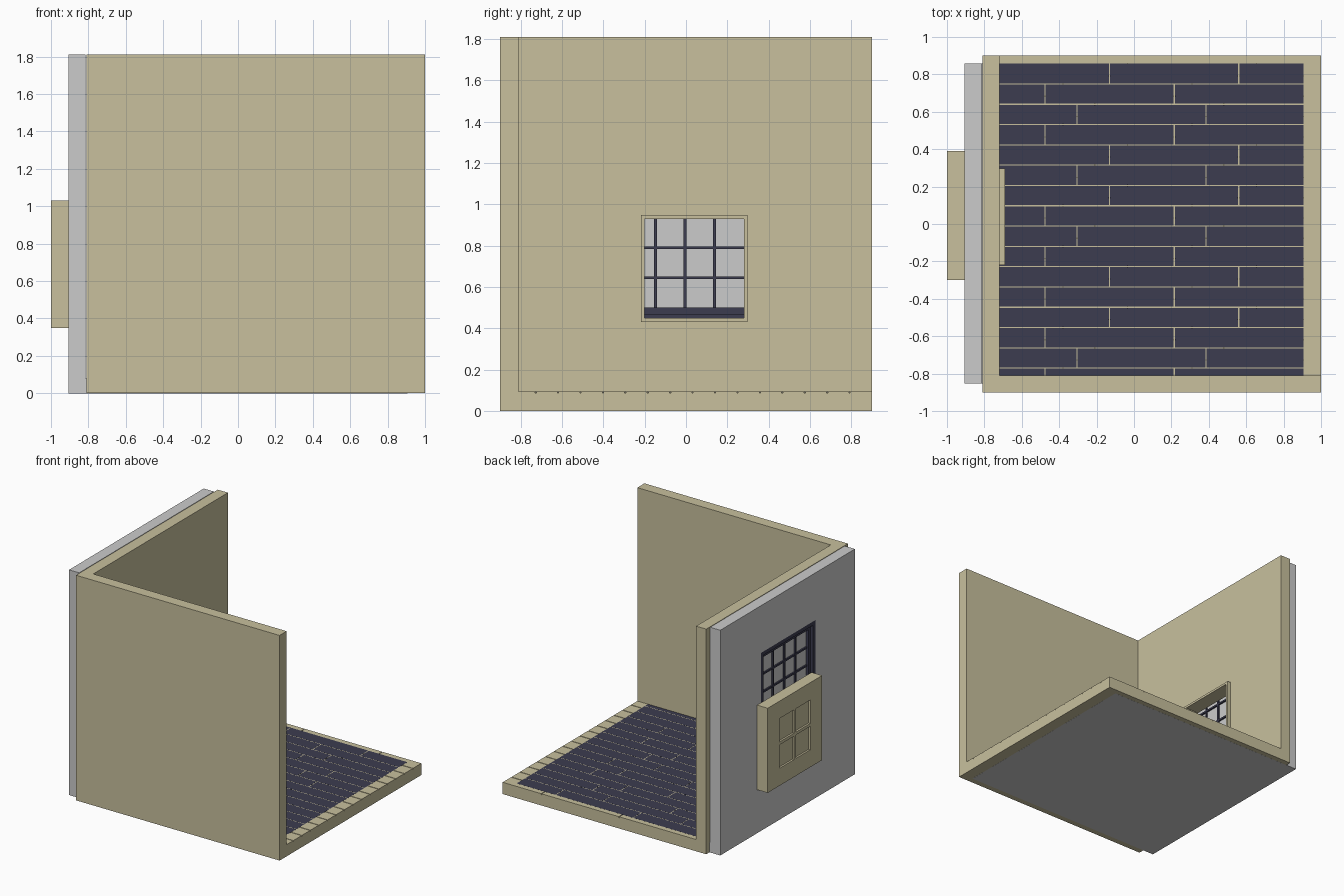
import bpy, bmesh

if "Cube" in bpy.data.objects:
    bpy.data.objects.remove(bpy.data.objects["Cube"])


def material(name, rgb):
    m = bpy.data.materials.new(name)
    m.diffuse_color = (*rgb, 1)
    m.use_nodes = True
    m.node_tree.nodes["Principled BSDF"].inputs["Base Color"].default_value = m.diffuse_color
    return m


CREAM = material("cream", (0.58, 0.53, 0.34))
NAVY = material("navy", (0.045, 0.045, 0.08))


def finish(name, bm, mat):
    bmesh.ops.recalc_face_normals(bm, faces=bm.faces[:])
    me = bpy.data.meshes.new(name)
    bm.to_mesh(me)
    bm.free()
    ob = bpy.data.objects.new(name, me)
    bpy.context.collection.objects.link(ob)
    if mat:
        me.materials.append(mat)
    return ob


def add_box(bm, x0, x1, y0, y1, z0, z1):
    for v in bmesh.ops.create_cube(bm, size=1)["verts"]:
        v.co.x = x1 if v.co.x > 0 else x0
        v.co.y = y1 if v.co.y > 0 else y0
        v.co.z = z1 if v.co.z > 0 else z0


def boxes(name, mat, *dims):
    bm = bmesh.new()
    for d in dims:
        add_box(bm, *d)
    return finish(name, bm, mat)


def ring(name, mat, x0, x1, outer, inner):
    """Slab in the yz plane with a rectangular hole; rects are y0, y1, z0, z1."""
    bm = bmesh.new()
    loops = []
    for x in (x0, x1):
        for y0, y1, z0, z1 in (outer, inner):
            pts = ((y0, z0), (y1, z0), (y1, z1), (y0, z1))
            loops.append([bm.verts.new((x, y, z)) for y, z in pts])
    o0, i0, o1, i1 = loops
    for a, b in ((o0, i0), (o1, i1), (o0, o1), (i0, i1)):
        for k in range(4):
            n = (k + 1) % 4
            bm.faces.new((a[k], a[n], b[n], b[k]))
    return finish(name, bm, mat)


def grow(r, d):
    return (r[0] - d, r[1] + d, r[2] - d, r[3] + d)


H, F = 1.81, 0.095          # wall height, floor top
ROW, LENGTH, GAP = 0.1085, 0.69, 0.006
# stagger of the butt joints, as a third-of-plank pattern per row from the back
STAGGER = (-0.13, -0.475, -0.305, -0.475, -0.13, -0.305, -0.13, -0.475,
           -0.305, -0.475, -0.13, -0.475, -0.13, -0.475, -0.305, -0.475)


def planks(name, mat, x0, x1, y0, y1, z0, z1, shift):
    bm = bmesh.new()
    top = y1
    for s in STAGGER:
        low = max(top - ROW, y0)
        if top - low < 0.02:
            break
        joints = [s + shift + LENGTH * k for k in range(-1, 4)]
        ends = [x0] + [j for j in joints if x0 + 0.02 < j < x1 - 0.02] + [x1]
        for a, b in zip(ends, ends[1:]):
            a2 = a if a == x0 else a + GAP / 2
            b2 = b if b == x1 else b - GAP / 2
            hi = top if top == y1 else top - GAP / 2
            lo = low if low == y0 else low + GAP / 2
            add_box(bm, a2, b2, lo, hi, z0, z1)
        top = low
    return finish(name, bm, mat)


# inner room: floor, planks and two walls
OPENING = (-0.20, 0.28, 0.45, 0.93)
boxes("floor_base", CREAM, (-0.72, 1, -0.81, 0.90, 0.0005, F - 0.008))
planks("floor_planks", CREAM, -0.72, 1, -0.81, 0.90, F - 0.008, F, 0.095)
boxes("front_wall", CREAM, (-0.81, 1, -0.90, -0.81, 0.0005, H))
ring("left_wall", CREAM, -0.81, -0.72, (-0.81, 0.90, 0.0005, H), OPENING)
ring("window_casing", CREAM, -0.72, -0.69, grow(OPENING, 0.018), OPENING)

# outer shell: dark planks, floor slab and wall
planks("dark_planks", NAVY, -0.72, 0.905, -0.81, 0.857, F - 0.005, F + 0.0004, 0)
boxes("outer_floor", None, (-0.905, 0.905, -0.853, 0.857, 0, 0.08))
WINDOW = (-0.35, 0.34, 0.44, 1.43)
ring("outer_wall", None, -0.905, -0.815, (-0.853, 0.857, 0, H), WINDOW)

# dark window: jamb, sash, glazing bars and glass
JAMB, PANES = grow(WINDOW, -0.03), grow(WINDOW, -0.06)
ring("window_jamb", NAVY, -0.905, -0.815, WINDOW, JAMB)
ring("window_sash", NAVY, -0.885, -0.835, JAMB, PANES)
y0, y1, z0, z1 = PANES
bars = []
for k in range(1, 4):
    y = y0 + (y1 - y0) * k / 4
    bars.append((-0.875, -0.845, y - 0.007, y + 0.007, z0, z1))
for k in range(1, 6):
    z = z0 + (z1 - z0) * k / 6
    bars.append((-0.875, -0.845, y0, y1, z - 0.007, z + 0.007))
boxes("window_bars", NAVY, *bars)
boxes("window_glass", None, (-0.863, -0.857, y0, y1, z0, z1))

# outside panel with four recessed panes
PANEL, RECESS = (-0.30, 0.39, 0.35, 1.03), (-0.15, 0.24, 0.49, 0.89)
boxes("panel_back", CREAM, (-0.985, -0.906, *PANEL))
ring("panel_frame", CREAM, -1, -0.985, PANEL, RECESS)
boxes("panel_cross", CREAM,
      (-1, -0.985, 0.033, 0.057, 0.49, 0.89),
      (-1, -0.985, -0.15, 0.24, 0.678, 0.702))
